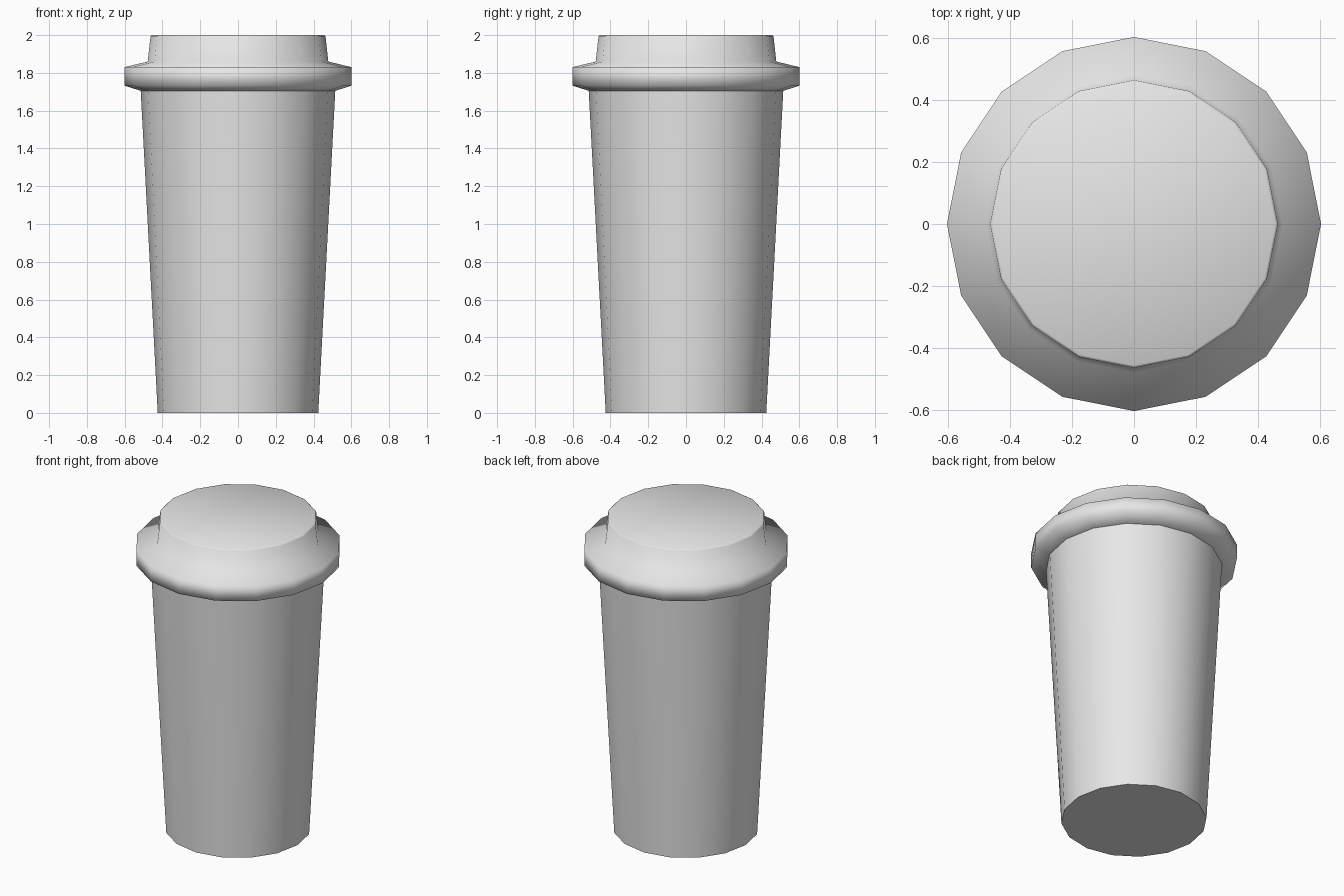
import bpy
import math

cube = bpy.data.objects.get("Cube")
if cube:
    bpy.data.objects.remove(cube, do_unlink=True)

SIDES = 16

grey = bpy.data.materials.new("light_grey")
grey.use_nodes = True
grey.diffuse_color = (0.8, 0.8, 0.8, 1)
grey.node_tree.nodes["Principled BSDF"].inputs["Base Color"].default_value = (0.8, 0.8, 0.8, 1)


def lathe(name, profile, cap_bottom, cap_top, sharp_angle):
    """Turn a (radius, height) profile, listed upwards, around the z axis."""
    verts, faces = [], []
    for radius, height in profile:
        for i in range(SIDES):
            a = math.tau * i / SIDES
            verts.append((radius * math.cos(a), radius * math.sin(a), height))
    for ring in range(len(profile) - 1):
        low, high = ring * SIDES, (ring + 1) * SIDES
        for i in range(SIDES):
            j = (i + 1) % SIDES
            faces.append((low + i, low + j, high + j, high + i))
    if cap_bottom:
        faces.append(tuple(reversed(range(SIDES))))
    if cap_top:
        faces.append(tuple(range(len(verts) - SIDES, len(verts))))
    mesh = bpy.data.meshes.new(name)
    mesh.from_pydata(verts, [], faces)
    mesh.materials.append(grey)
    obj = bpy.data.objects.new(name, mesh)
    bpy.context.collection.objects.link(obj)
    bpy.ops.object.select_all(action='DESELECT')
    obj.select_set(True)
    bpy.context.view_layer.objects.active = obj
    bpy.ops.object.shade_smooth_by_angle(angle=math.radians(sharp_angle))
    return obj


# Tapered cup with a flat base
lathe("cup", [(0.425, 0), (0.515, 1.705)], True, False, 40)

# Lid: sloped underside, wide rim, shoulder, raised flat top
lathe("lid", [(0.515, 1.705), (0.602, 1.733), (0.602, 1.83), (0.478, 1.86),
              (0.463, 1.995), (0.455, 2.0)], False, True, 85)
